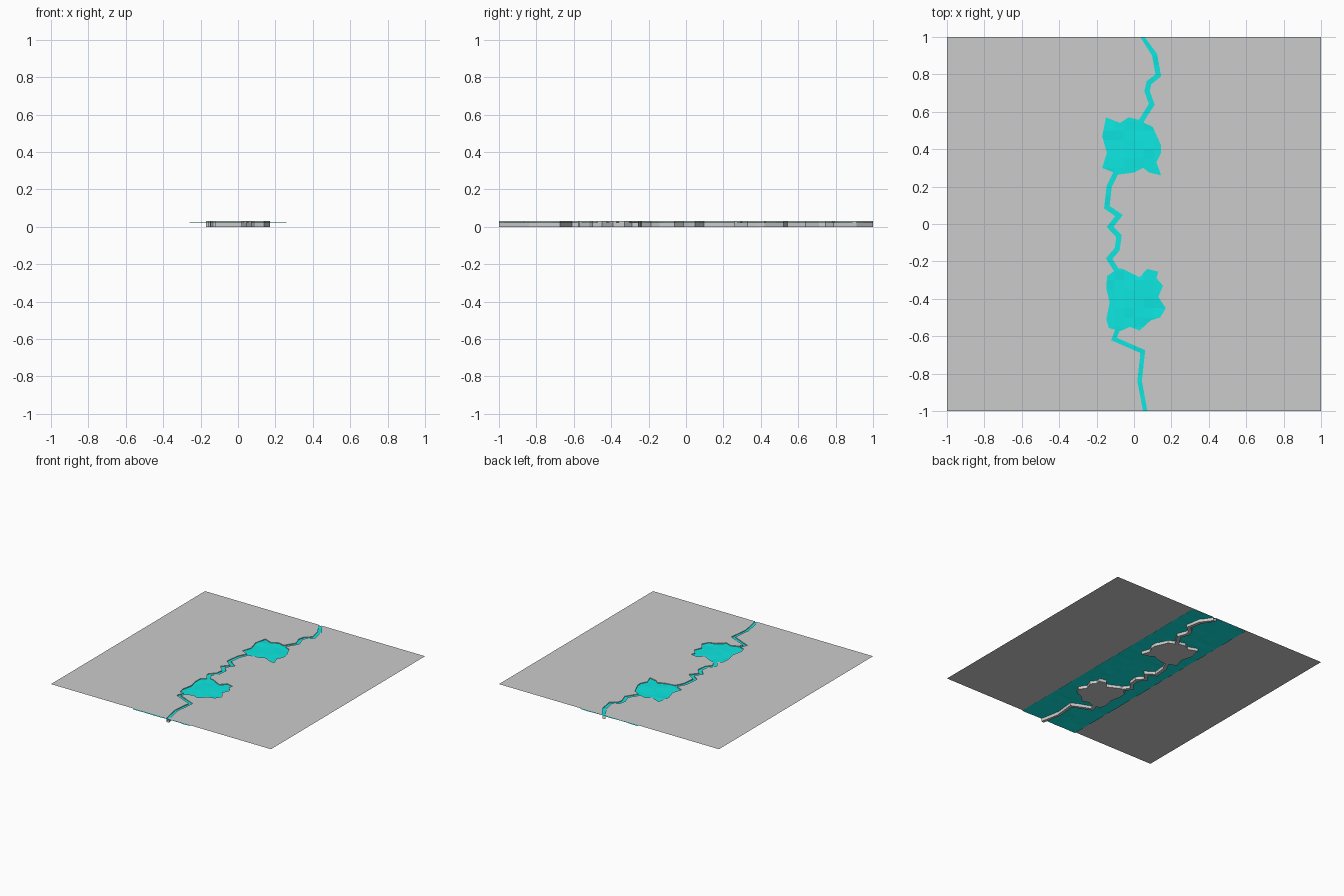
import bpy, bmesh, random
from mathutils import Vector

if "Cube" in bpy.data.objects:
    bpy.data.objects.remove(bpy.data.objects["Cube"])

random.seed(4)
TOP, WATER = 0.03, 0.024


def banks(path, half):
    """Offset a river centreline into left and right banks with mitred corners."""
    pts = [Vector(p) for p in path]
    left, right = [], []
    for i, p in enumerate(pts):
        a = (p - pts[i - 1]).normalized() if i else None
        b = (pts[i + 1] - p).normalized() if i < len(pts) - 1 else None
        a, b = a or b, b or a
        n1, n2 = Vector((a.y, -a.x)), Vector((b.y, -b.x))
        m = (n1 + n2).normalized()
        off = m * half / max(m.dot(n1), 0.55)
        left.append(p + off)
        right.append(p - off)
    return left, right


# river centrelines, back to front
upper = [(0.045, 1), (0.11, 0.905), (0.13, 0.795), (0.08, 0.755),
         (0.07, 0.71), (0.095, 0.64), (0.038, 0.55)]
middle = [(-0.098, 0.27), (-0.133, 0.2), (-0.145, 0.09), (-0.08, 0.045),
          (-0.128, -0.015), (-0.08, -0.065), (-0.09, -0.135),
          (-0.133, -0.185), (-0.095, -0.245)]
lower = [(-0.09, -0.57), (-0.107, -0.615), (0.047, -0.682), (0.03, -0.84), (0.06, -1)]

# jagged lake shores, left and right of the river mouths
lake1_l = [(-0.03, 0.57), (-0.075, 0.54), (-0.15, 0.57), (-0.17, 0.47),
           (-0.145, 0.38), (-0.17, 0.3)]
lake1_r = [(0.1, 0.52), (0.145, 0.42), (0.145, 0.38), (0.12, 0.33),
           (0.145, 0.26), (0.08, 0.275), (0.05, 0.3), (0.0, 0.275)]
lake2_l = [(-0.145, -0.28), (-0.147, -0.35), (-0.13, -0.42), (-0.148, -0.51),
           (-0.135, -0.555)]
lake2_r = [(-0.06, -0.24), (0.03, -0.285), (0.07, -0.24), (0.13, -0.255),
           (0.12, -0.29), (0.155, -0.33), (0.13, -0.39), (0.17, -0.45),
           (0.14, -0.5), (0.09, -0.515), (0.03, -0.57), (-0.02, -0.55)]

(ul, ur), (ml, mr), (ll, lr) = banks(upper, 0.014), banks(middle, 0.014), banks(lower, 0.012)
left = ul + lake1_l + ml + lake2_l + ll
right = ur + lake1_r + mr + lake2_r + lr
for side in (left, right):          # square the river ends to the ground edge
    side[0], side[-1] = (side[0][0], 1), (side[-1][0], -1)


def finish(bm, name):
    mesh = bpy.data.meshes.new(name)
    bm.to_mesh(mesh)
    bm.free()
    obj = bpy.data.objects.new(name, mesh)
    bpy.context.collection.objects.link(obj)
    return obj


def up_face(bm, verts):
    f = bm.faces.new(verts)
    f.normal_update()
    if f.normal.z < 0:
        f.normal_flip()
    return f


# ground sheet with sunken riverbed
bm = bmesh.new()
rims, feet, flats = [], [], []
for side, s in ((left, -1), (right, 1)):
    rim = [bm.verts.new((p[0], p[1], TOP)) for p in side]
    foot = [bm.verts.new((p[0], p[1], 0)) for p in side]
    corners = [bm.verts.new((s, y, TOP)) for y in (-1, 1)]
    flats.append(up_face(bm, rim + corners))
    for i in range(len(rim) - 1):
        quad = [rim[i], rim[i + 1], foot[i + 1], foot[i]]
        bm.faces.new(quad if s > 0 else quad[::-1])
    feet.append(foot)
flats.append(up_face(bm, feet[0] + feet[1][::-1]))
bmesh.ops.triangulate(bm, faces=flats)
bmesh.ops.recalc_face_normals(bm, faces=bm.faces)
if sum(f.normal.z * f.calc_area() for f in bm.faces) < 0:
    bmesh.ops.reverse_faces(bm, faces=bm.faces)
finish(bm, "ground_with_riverbed")

# rippled water strip
bm = bmesh.new()
nx, ny = 10, 40
grid = [[bm.verts.new((-0.26 + 0.52 * i / nx, -1 + 2 * j / ny,
                       WATER + random.uniform(-0.002, 0.002)))
         for i in range(nx + 1)] for j in range(ny + 1)]
for j in range(ny):
    for i in range(nx):
        bm.faces.new((grid[j][i], grid[j][i + 1], grid[j + 1][i + 1], grid[j + 1][i]))
water = finish(bm, "water")
mat = bpy.data.materials.new("water_teal")
mat.diffuse_color = (0.004, 0.8, 0.75, 1)
mat.use_nodes = True
mat.node_tree.nodes["Principled BSDF"].inputs["Base Color"].default_value = mat.diffuse_color
water.data.materials.append(mat)
